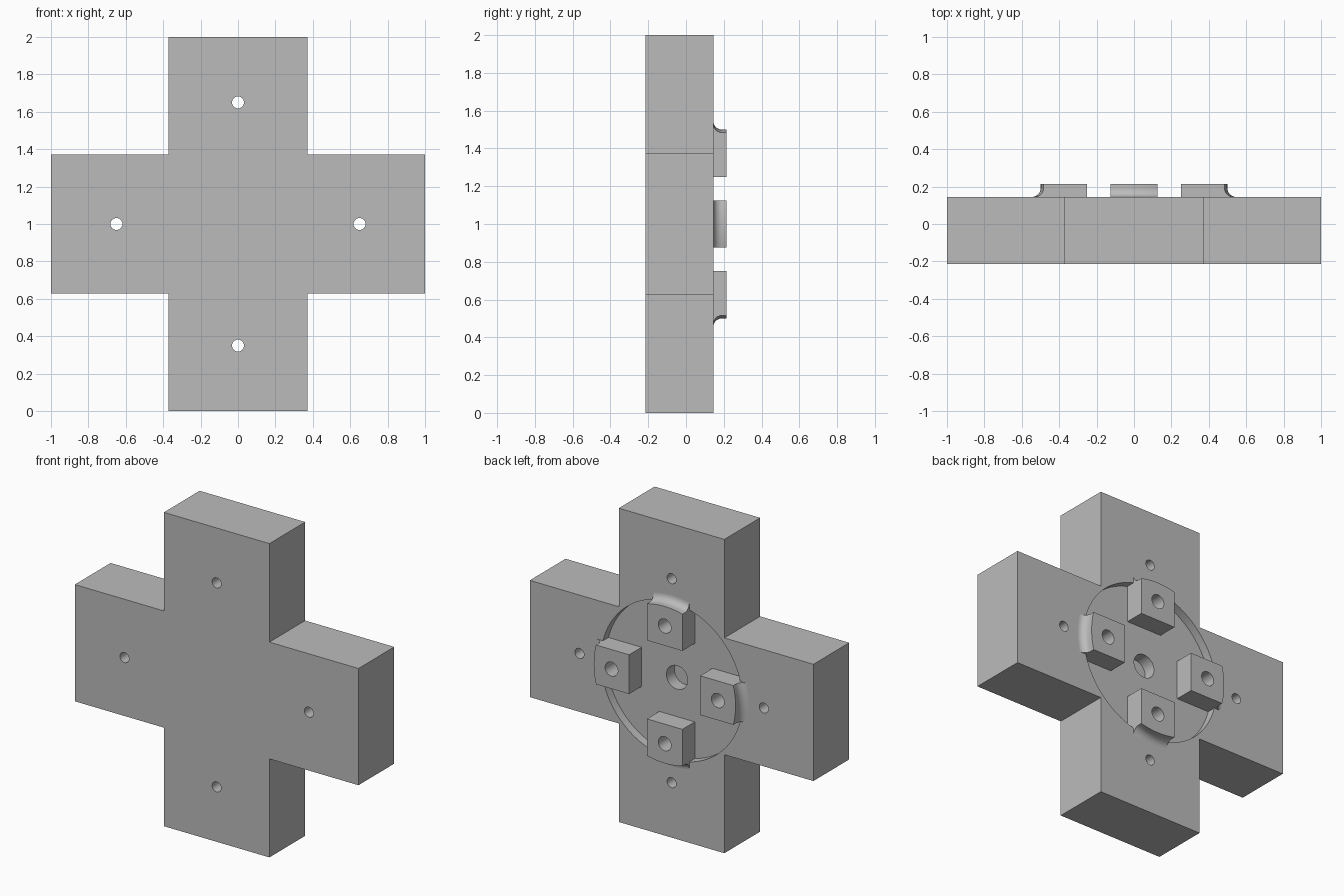
import bpy, bmesh, math
from mathutils import Matrix, Vector

if "Cube" in bpy.data.objects:
    bpy.data.objects.remove(bpy.data.objects["Cube"])

FRONT, BACK, TOP = -0.215, 0.145, 0.215   # depths along y
FLOOR = BACK - 0.055                      # floor of the round recess
ARM = 0.372                               # half width of a cross arm
CENTRE = Vector((0, 0, 1))

grey = bpy.data.materials.new("plain grey")
grey.use_nodes = True
colour = (0.5, 0.5, 0.5, 1)
grey.diffuse_color = colour
grey.node_tree.nodes["Principled BSDF"].inputs["Base Color"].default_value = colour


def make_object(name, bm):
    bmesh.ops.recalc_face_normals(bm, faces=bm.faces)
    mesh = bpy.data.meshes.new(name)
    bm.to_mesh(mesh)
    bm.free()
    mesh.materials.append(grey)
    obj = bpy.data.objects.new(name, mesh)
    bpy.context.collection.objects.link(obj)
    return obj


def loft(name, sections):
    """Skin a row of closed sections and cap both ends."""
    bm = bmesh.new()
    rows = [[bm.verts.new(p) for p in s] for s in sections]
    for a, b in zip(rows, rows[1:]):
        for i in range(len(a)):
            j = (i + 1) % len(a)
            bm.faces.new((a[i], a[j], b[j], b[i]))
    bm.faces.new(rows[0])
    bm.faces.new(rows[-1])
    return make_object(name, bm)


def drill(obj, x, z, radius, y0, y1, sides=48):
    """Cut a round hole along y and remove the cutter."""
    bpy.ops.mesh.primitive_cylinder_add(
        vertices=sides, radius=radius, depth=y1 - y0,
        location=(x, (y0 + y1) / 2, z), rotation=(math.pi / 2, 0, 0))
    cutter = bpy.context.object
    cutter.hide_render = True
    cutter.data.materials.append(grey)
    mod = obj.modifiers.new("hole", 'BOOLEAN')
    mod.operation = 'DIFFERENCE'
    mod.solver = 'EXACT'
    mod.object = cutter
    bpy.context.view_layer.objects.active = obj
    bpy.ops.object.modifier_apply(modifier=mod.name)
    bpy.data.objects.remove(cutter)


def smooth(obj):
    bpy.ops.object.select_all(action='DESELECT')
    obj.select_set(True)
    bpy.context.view_layer.objects.active = obj
    bpy.ops.object.shade_smooth_by_angle(angle=math.radians(30))


# Cross-shaped block
outline = []
for k in range(4):
    turn = Matrix.Rotation(k * math.pi / 2, 3, 'Y')
    outline += [turn @ Vector(p) + CENTRE
                for p in ((-ARM, 0, ARM), (-ARM, 0, 1), (ARM, 0, 1))]
block = loft("cross_block", [[p + Vector((0, y, 0)) for p in outline]
                             for y in (FRONT, BACK)])

# Round recess and blind centre hole in the back
drill(block, 0, 1, 0.5, FLOOR, TOP + 0.1, 96)
drill(block, 0, 1, 0.075, FLOOR - 0.08, TOP + 0.1)

# Lug section: radius and depth, with a concave fillet at the outer foot
fillet = 0.045
outer = 0.5 + fillet
profile = [(0.25, FLOOR - 0.01), (outer, FLOOR - 0.01)]
for i in range(11):
    a = i / 10 * math.pi / 2
    profile.append((outer - fillet * math.sin(a),
                    BACK + fillet - fillet * math.cos(a)))
profile += [(0.5, TOP), (0.25, TOP)]


def lug_section(x):
    return [(x, y, r if r == 0.25 else math.sqrt(r * r - x * x))
            for r, y in profile]


# Four lugs, each with a blind hole, and four through holes in the arms
for k, side in enumerate(("top", "left", "bottom", "right")):
    angle = k * math.pi / 2
    dx, dz = math.sin(angle), math.cos(angle)
    lug = loft(side + "_lug", [lug_section(-0.125 + i / 48) for i in range(13)])
    lug.data.transform(Matrix.Translation(CENTRE) @ Matrix.Rotation(angle, 4, 'Y'))
    for part in (lug, block):
        drill(part, 0.375 * dx, 1 + 0.375 * dz, 0.045, TOP - 0.2, TOP + 0.1)
    drill(block, 0.65 * dx, 1 + 0.65 * dz, 0.032, FRONT - 0.1, BACK + 0.1)
    smooth(lug)
smooth(block)
